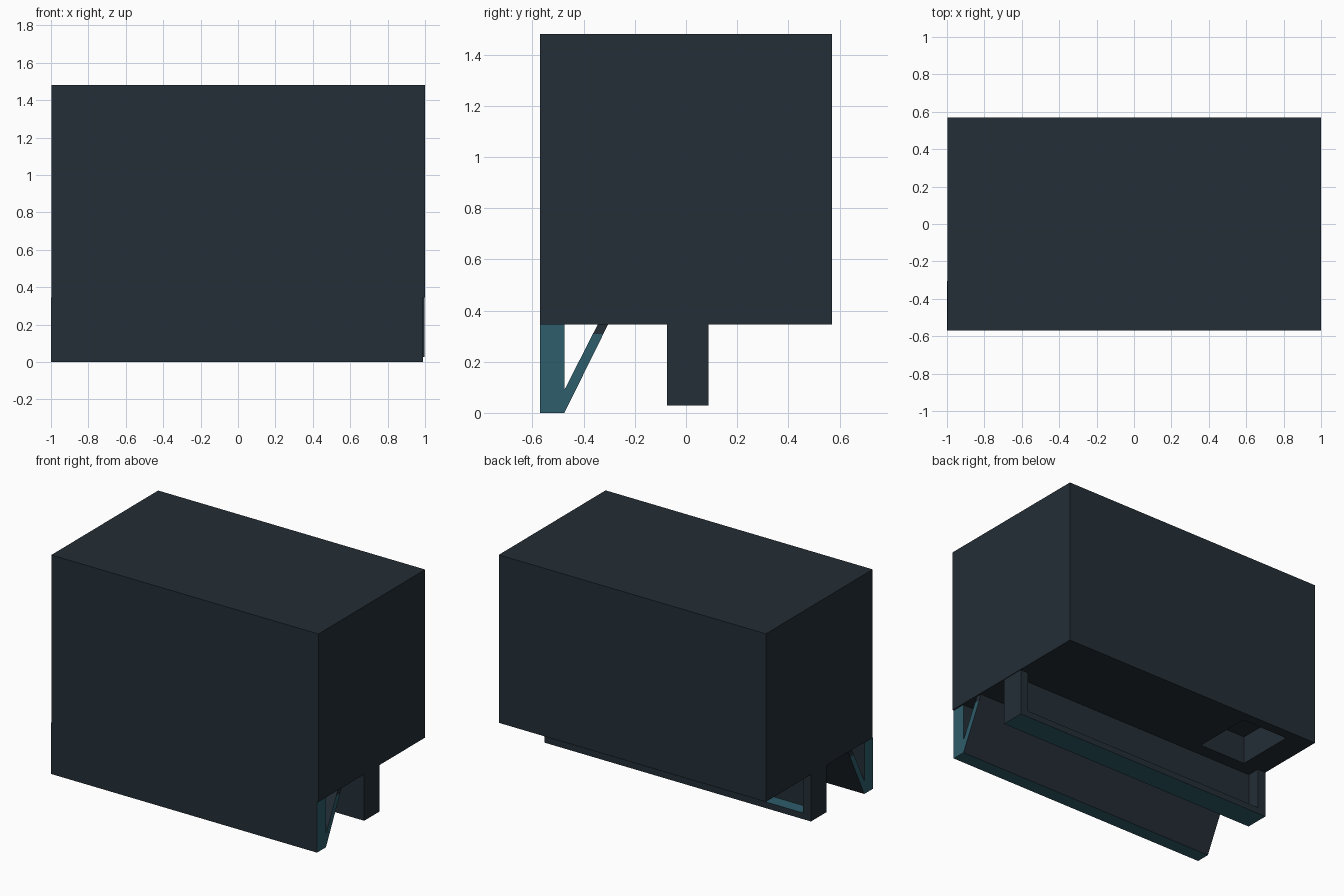
import bpy, bmesh

if "Cube" in bpy.data.objects:
    bpy.data.objects.remove(bpy.data.objects["Cube"])


def material(name, rgb):
    m = bpy.data.materials.new(name)
    m.diffuse_color = (*rgb, 1)
    m.use_nodes = True
    m.node_tree.nodes["Principled BSDF"].inputs["Base Color"].default_value = m.diffuse_color
    return m


DARK = material("dark slate", (0.0175, 0.0275, 0.037))
TEAL = material("deep teal", (0.028, 0.11, 0.15))


def extrude(name, profile, x0, x1, teal=lambda f: False):
    """Extrude a (y, z) profile along x; faces passing the rule become teal."""
    bm = bmesh.new()
    face = bm.faces.new([bm.verts.new((x0, y, z)) for y, z in profile])
    ext = bmesh.ops.extrude_face_region(bm, geom=[face])["geom"]
    bmesh.ops.translate(bm, vec=(x1 - x0, 0, 0),
                        verts=[v for v in ext if isinstance(v, bmesh.types.BMVert)])
    # keep the start cap if the extrusion removed it
    if not any(all(abs(v.co.x - x0) < 1e-6 for v in f.verts) for f in bm.faces):
        start = [v for v in bm.verts if abs(v.co.x - x0) < 1e-6]
        bmesh.ops.holes_fill(bm, edges=[e for e in bm.edges if all(v in start for v in e.verts)])
    bmesh.ops.recalc_face_normals(bm, faces=bm.faces)
    bm.normal_update()
    for f in bm.faces:
        f.material_index = 1 if teal(f) else 0
    me = bpy.data.meshes.new(name)
    bm.to_mesh(me)
    bm.free()
    me.materials.append(DARK)
    me.materials.append(TEAL)
    ob = bpy.data.objects.new(name, me)
    bpy.context.collection.objects.link(ob)
    return ob


def rect(y0, y1, z0, z1):
    return [(y0, z0), (y1, z0), (y1, z1), (y0, z1)]


# main housing with a square pocket in its underside
body = extrude("main_housing", rect(-0.57, 0.57, 0.345, 1.48), -0.996, 1.0)
cutter = extrude("pocket_cutter", rect(0.09, 0.50, 0.2, 0.535), -0.82, -0.47)
cutter.hide_render = True
cutter.hide_set(True)
cut = body.modifiers.new("pocket", "BOOLEAN")
cut.operation = "DIFFERENCE"
cut.solver = "EXACT"
cut.object = cutter

# front skirt: upright plate with a sloping brace behind it, teal ends and foot
extrude("front_skirt",
        [(-0.57, 0.345), (-0.57, 0), (-0.475, 0), (-0.323, 0.308),
         (-0.364, 0.308), (-0.475, 0.09), (-0.475, 0.345)],
        -1.0, 0.99, lambda f: abs(f.normal.x) > 0.9 or f.normal.z < -0.9)
extrude("brace_top", [(-0.323, 0.308), (-0.305, 0.345), (-0.345, 0.345), (-0.364, 0.308)],
        -1.0, 0.99)

# middle rail: web and bottom flange, teal above and below the flange
extrude("middle_rail",
        [(-0.075, 0.028), (0.088, 0.028), (0.088, 0.07), (0, 0.07), (0, 0.345), (-0.075, 0.345)],
        -0.996, 0.996, lambda f: abs(f.normal.z) > 0.9)

# posts closing the two ends of the rail
for side, (x0, x1) in {"left": (-0.996, -0.935), "right": (0.935, 0.996)}.items():
    extrude(side + "_rail_post", rect(0, 0.088, 0.07, 0.345), x0, x1)
